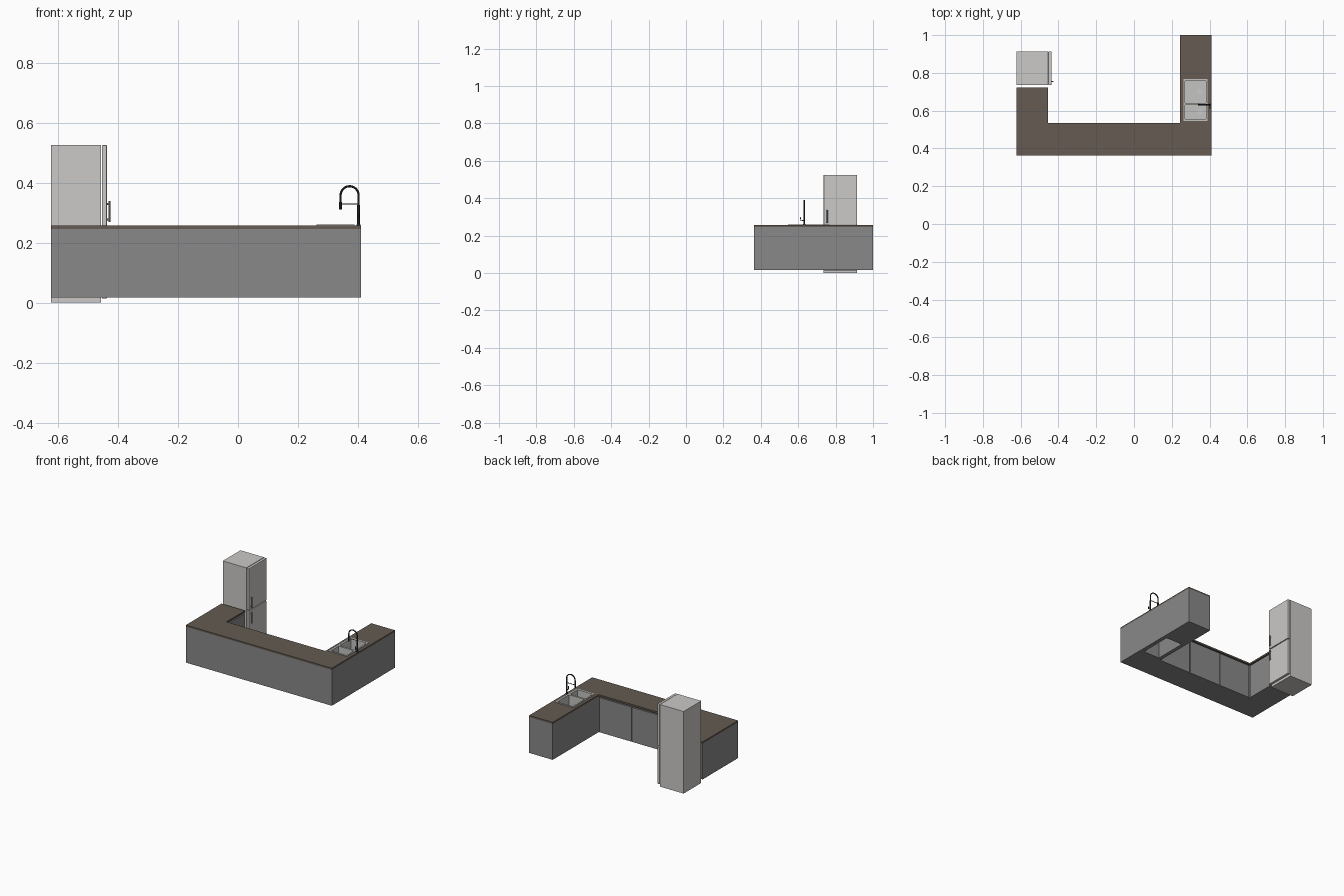
import bpy, bmesh, math
from mathutils import Vector

if "Cube" in bpy.data.objects:
    bpy.data.objects.remove(bpy.data.objects["Cube"])


def material(name, rgb):
    m = bpy.data.materials.new(name)
    m.diffuse_color = (*rgb, 1)
    m.use_nodes = True
    m.node_tree.nodes["Principled BSDF"].inputs["Base Color"].default_value = m.diffuse_color
    return m


CABINET = material("cabinet grey", (0.25, 0.25, 0.25))
COUNTER = material("brown worktop", (0.128, 0.105, 0.084))
FRIDGE = material("light fridge grey", (0.60, 0.585, 0.57))
STEEL = material("sink steel", (0.55, 0.55, 0.54))
HANDLE = material("handle grey", (0.32, 0.32, 0.32))
BLACK = material("dark tap metal", (0.03, 0.03, 0.03))


def finish(name, bm, mat):
    bmesh.ops.recalc_face_normals(bm, faces=bm.faces)
    me = bpy.data.meshes.new(name)
    bm.to_mesh(me)
    bm.free()
    me.materials.append(mat)
    ob = bpy.data.objects.new(name, me)
    bpy.context.collection.objects.link(ob)
    return ob


def box(name, x, y, z, mat, open_top=False):
    bm = bmesh.new()
    bmesh.ops.create_cube(bm, size=1)
    for v in bm.verts:
        v.co = [r[0] if c < 0 else r[1] for c, r in zip(v.co, (x, y, z))]
    if open_top:
        top = [f for f in bm.faces if all(v.co.z > z[1] - 1e-5 for v in f.verts)]
        bmesh.ops.delete(bm, geom=top, context='FACES_ONLY')
    return finish(name, bm, mat)


def prism(name, outline, z0, z1, mat):
    bm = bmesh.new()
    f = bm.faces.new([bm.verts.new((x, y, z0)) for x, y in outline])
    ext = bmesh.ops.extrude_face_region(bm, geom=[f])
    for v in ext["geom"]:
        if isinstance(v, bmesh.types.BMVert):
            v.co.z = z1
    return finish(name, bm, mat)


def modify(ob, kind, **settings):
    mod = ob.modifiers.new(kind.lower(), kind)
    for k, v in settings.items():
        setattr(mod, k, v)
    bpy.context.view_layer.objects.active = ob
    bpy.ops.object.modifier_apply(modifier=mod.name)


def cut(ob, x, y):
    cutter = box("cutter", x, y, (-0.1, 0.4), CABINET)
    modify(ob, 'BOOLEAN', operation='DIFFERENCE', solver='EXACT', object=cutter)
    bpy.data.objects.remove(cutter)


def rod(name, points, r, mat, sides=12):
    # straight or bent tube swept along a path
    cu = bpy.data.curves.new(name, 'CURVE')
    cu.dimensions = '3D'
    cu.bevel_depth = r
    cu.bevel_resolution = max(0, sides // 4 - 1)
    cu.use_fill_caps = True
    sp = cu.splines.new('POLY')
    sp.points.add(len(points) - 1)
    for p, co in zip(sp.points, points):
        p.co = (*co, 1)
    cu.materials.append(mat)
    ob = bpy.data.objects.new(name, cu)
    bpy.context.collection.objects.link(ob)
    return ob


def disc(name, x, y, z, r, h, mat, sides=24):
    ring = [(x + r * math.cos(i * math.tau / sides), y + r * math.sin(i * math.tau / sides))
            for i in range(sides)]
    return prism(name, ring, z, z + h, mat)


# U-shaped cabinets and worktop
L, R, F = -0.623, 0.41, 0.363
IL, IR, IB = -0.456, 0.243, 0.535
LB, RB = 0.722, 1.0
Z0, ZT, TOP = 0.017, 0.246, 0.257


def u_shape(recess):
    il, ib = IL - recess, IB - recess
    return [(L, F), (R, F), (R, RB), (IR, RB), (IR, ib), (il, ib), (il, LB), (L, LB)]


base = prism("base_cabinets", u_shape(0.010), Z0, ZT, CABINET)
top = prism("worktop", u_shape(0), ZT, TOP, COUNTER)
SX, SY = (0.267, 0.384), (0.550, 0.762)
for ob in (base, top):
    cut(ob, SX, SY)

# doors on the inner side of the U
w = (IR - IL) / 3
for i in range(3):
    box(f"middle_door_{i + 1}", (IL + i * w + 0.003, IL + (i + 1) * w - 0.003),
        (IB - 0.011, IB - 0.001), (Z0, ZT - 0.008), CABINET)
box("left_door", (IL - 0.011, IL - 0.001), (IB + 0.003, LB - 0.003),
    (Z0, ZT - 0.008), CABINET)

# double sink: rim, two basins, drains
rim = box("sink_rim", (0.262, 0.389), (0.545, 0.767), (TOP - 0.001, TOP + 0.003), STEEL)
for i, (y0, y1) in enumerate(((0.555, 0.629), (0.641, 0.757))):
    x = (0.271, 0.380)
    cut(rim, x, (y0, y1))
    basin = box(f"sink_basin_{i + 1}", x, (y0, y1), (0.185, TOP + 0.001), STEEL, True)
    modify(basin, 'SOLIDIFY', thickness=0.002, offset=1)
    disc(f"drain_{i + 1}", 0.347, (0.593, 0.702)[i], 0.185, 0.015, 0.003, FRIDGE)

# tap: post, arched spout, support bar, lever
TY, PX, SPX = 0.632, 0.402, 0.342
rad = (PX - SPX) / 2
arch = [((PX + SPX) / 2 + rad * math.cos(a), TY, 0.358 + rad * math.sin(a))
        for a in (math.pi * i / 16 for i in range(17))]
spout = rod("tap_spout", [(PX, TY, TOP)] + arch + [(SPX, TY, 0.31)], 0.0036, BLACK)
rod("tap_post", [(PX, TY, TOP), (PX, TY, 0.325)], 0.005, BLACK)
rod("tap_nozzle", [(SPX, TY, 0.310), (SPX, TY, 0.335)], 0.005, BLACK)
rod("tap_support_bar", [(PX, TY, 0.329), (SPX, TY, 0.329)], 0.002, BLACK)
rod("tap_lever", [(PX, TY, 0.280), (PX, TY - 0.018, 0.280), (PX, TY - 0.020, 0.298)],
    0.0025, BLACK)
disc("tap_foot", PX, TY, TOP, 0.007, 0.004, BLACK)

# fridge: body, two doors with softened front edges, handles
FY = (0.736, 0.914)
box("fridge_body", (L, -0.456), FY, (0.0, 0.525), FRIDGE)
SPLIT = 0.254
for name, z in (("lower", (0.013, SPLIT - 0.002)), ("upper", (SPLIT + 0.002, 0.525))):
    door = box(f"fridge_{name}_door", (-0.454, -0.437), FY, z, FRIDGE)
    modify(door, 'BEVEL', width=0.003, segments=2, limit_method='ANGLE')
    h0, h1 = (0.268, 0.338) if name == "upper" else (0.170, 0.240)
    HX, HY = -0.429, 0.755
    rod(f"{name}_handle", [(HX, HY, h0), (HX, HY, h1)], 0.0035, HANDLE)
    for j, hz in enumerate((h0 + 0.009, h1 - 0.009)):
        rod(f"{name}_handle_mount_{j + 1}", [(-0.438, HY, hz), (HX, HY, hz)], 0.003, HANDLE)

# smooth the round tap parts and handles
bpy.ops.object.select_all(action='DESELECT')
round_parts = [o for o in bpy.data.objects if o.type == 'CURVE']
for o in round_parts:
    o.select_set(True)
bpy.context.view_layer.objects.active = round_parts[0]
bpy.ops.object.convert(target='MESH')
bpy.ops.object.shade_smooth_by_angle(angle=math.radians(40))
